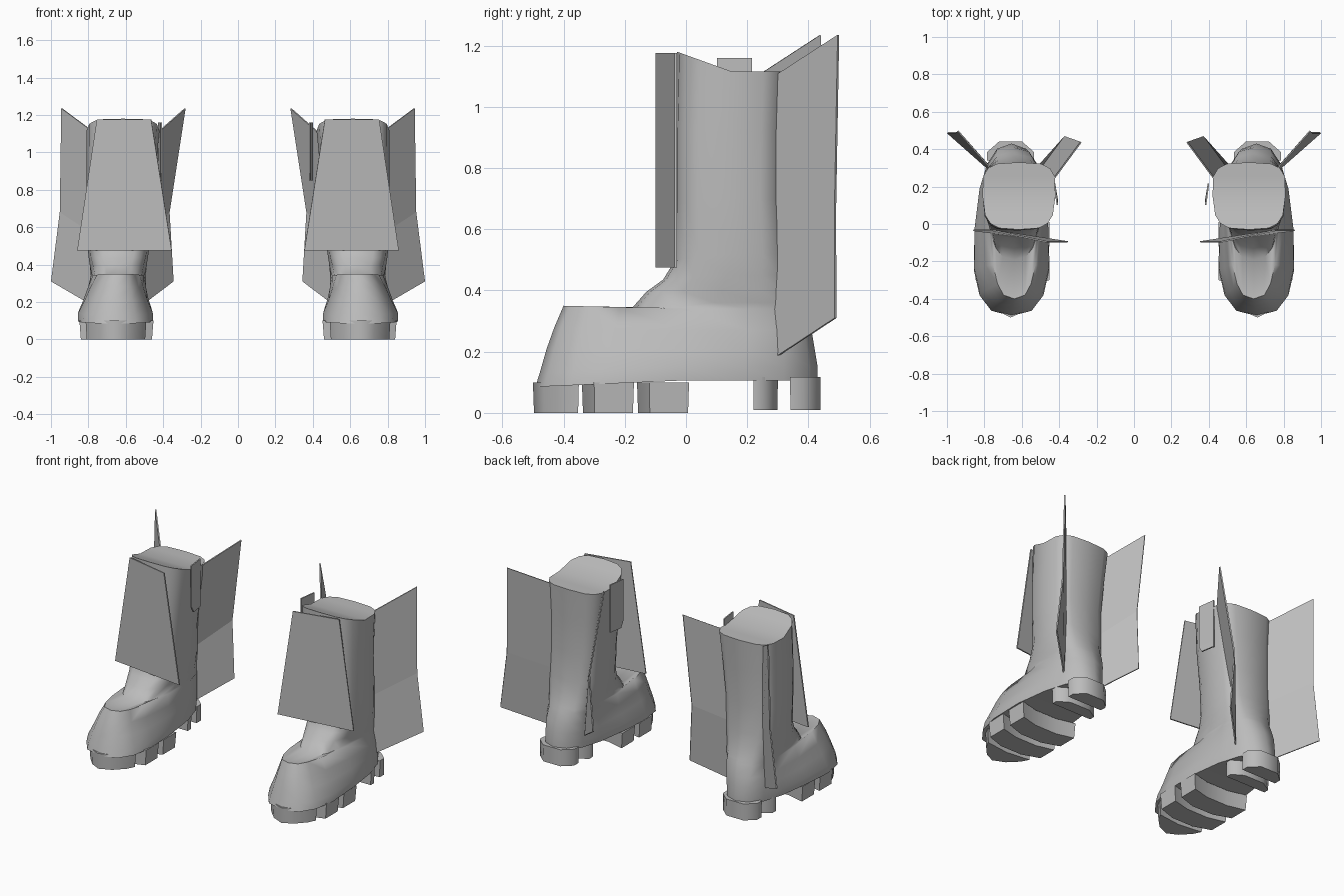
import bpy, bmesh, math
from mathutils import Vector

cube = bpy.data.objects.get("Cube")
if cube:
    bpy.data.objects.remove(cube, do_unlink=True)

grey = bpy.data.materials.new("plain grey")
grey.use_nodes = True
COLOUR = (0.5, 0.5, 0.5, 1)
grey.diffuse_color = COLOUR
grey.node_tree.nodes["Principled BSDF"].inputs["Base Color"].default_value = COLOUR


def add_part(name, bm, side, smooth=None):
    """Turn a bmesh into an object, mirrored when side is -1."""
    for v in bm.verts:
        v.co.x *= side
    bmesh.ops.recalc_face_normals(bm, faces=bm.faces)
    mesh = bpy.data.meshes.new(name)
    bm.to_mesh(mesh)
    bm.free()
    mesh.materials.append(grey)
    obj = bpy.data.objects.new(name, mesh)
    bpy.context.collection.objects.link(obj)
    if smooth:
        bpy.ops.object.select_all(action='DESELECT')
        obj.select_set(True)
        bpy.context.view_layer.objects.active = obj
        bpy.ops.object.shade_smooth_by_angle(angle=math.radians(smooth))


def ring(front, back, centre, w_front, w_back, z_front, z_back, power, sides=16):
    """Rounded outline whose width and height vary from front to back."""
    points = []
    for i in range(sides):
        a = math.tau * i / sides
        c, s = math.cos(a), math.sin(a)
        k = (math.copysign(abs(c) ** power, c) + 1) / 2
        width = w_front + (w_back - w_front) * k
        points.append(Vector((centre + width * math.copysign(abs(s) ** power, s),
                              front + (back - front) * k,
                              z_front + (z_back - z_front) * min(1, k * 2))))
    return points


def loft(rings):
    """Skin stacked outlines; the ends are closed with cross strips."""
    bm = bmesh.new()
    rows = [[bm.verts.new(p) for p in r] for r in rings]
    n = len(rows[0])
    for lo, hi in zip(rows, rows[1:]):
        for i in range(n):
            bm.faces.new((lo[i], lo[(i + 1) % n], hi[(i + 1) % n], hi[i]))
    for row in (rows[0], rows[-1]):
        for i in range(n // 2):
            strip = [row[i], row[i + 1], row[n - i - 1], row[-i]]
            bm.faces.new(list(dict.fromkeys(strip)))
    return bm


def plate(strips, thick=0.008):
    """Thin sheet made from rows of (inner point, outer point)."""
    bm = bmesh.new()
    rows = [[bm.verts.new(p) for p in pair] for pair in strips]
    for (a, b), (c, d) in zip(rows, rows[1:]):
        bm.faces.new((a, b, d, c))
    bmesh.ops.recalc_face_normals(bm, faces=bm.faces)
    bmesh.ops.solidify(bm, geom=bm.faces[:], thickness=thick)
    return bm


def block(outline, low, high, inset):
    """Tread block, slightly narrower at the ground."""
    bm = bmesh.new()
    mid = sum((Vector(p) for p in outline), Vector((0, 0))) / len(outline)
    base = [bm.verts.new((*(mid + (Vector(p) - mid) * inset), low)) for p in outline]
    top = [bm.verts.new((*p, high)) for p in outline]
    bm.faces.new(base)
    bm.faces.new(top)
    for i in range(len(base)):
        bm.faces.new((base[i - 1], base[i], top[i], top[i - 1]))
    return bm


# front, back, centre x, front width, back width, front z, back z, roundness
BOOT = [
    (-0.492, 0.43, 0.655, 0.235, 0.16, 0.085, 0.105, 0.8),
    (-0.478, 0.43, 0.655, 0.23, 0.165, 0.13, 0.15, 0.8),
    (-0.455, 0.42, 0.652, 0.18, 0.17, 0.21, 0.21, 0.75),
    (-0.43, 0.41, 0.648, 0.145, 0.17, 0.28, 0.27, 0.7),
    (-0.40, 0.385, 0.64, 0.105, 0.17, 0.35, 0.34, 0.65),
    (-0.19, 0.375, 0.64, 0.12, 0.17, 0.327, 0.36, 0.7),
    (-0.13, 0.36, 0.64, 0.135, 0.17, 0.395, 0.40, 0.7),
    (-0.075, 0.345, 0.64, 0.15, 0.17, 0.435, 0.45, 0.65),
    (-0.035, 0.33, 0.638, 0.16, 0.175, 0.50, 0.52, 0.6),
    (-0.035, 0.318, 0.636, 0.165, 0.18, 0.70, 0.70, 0.58),
    (-0.035, 0.322, 0.624, 0.18, 0.19, 0.93, 0.92, 0.58),
    (-0.03, 0.33, 0.615, 0.185, 0.205, 1.18, 1.115, 0.58),
]
TOE = [(0.49, -0.35), (0.515, -0.40), (0.58, -0.465), (0.66, -0.50), (0.73, -0.465),
       (0.79, -0.40), (0.815, -0.35), (0.65, -0.37)]


def chevron(y, half, depth, x=0.65):
    """Tread outline bent forward in the middle."""
    bend = half * 0.4
    return [(x - half, y), (x - bend, y - 0.04), (x + bend, y - 0.04), (x + half, y),
            (x + half, y + depth), (x + bend, y + depth - 0.03),
            (x - bend, y + depth - 0.03), (x - half, y + depth)]


def heel_outline(y, half, depth, x=0.66):
    """Straight at the front, rounded at the back."""
    return [(x - half, y), (x + half, y), (x + half, y + depth * 0.45),
            (x + half * 0.5, y + depth), (x - half * 0.5, y + depth),
            (x - half, y + depth * 0.45)]


for side, label in ((1, "left"), (-1, "right")):
    # boot body and tread
    add_part(label + "_boot", loft([ring(*r) for r in BOOT]), side, 70)
    add_part(label + "_toe_tread", block(TOE, 0, 0.10, 0.96), side, 60)
    for i, y in enumerate((-0.30, -0.12)):
        add_part(f"{label}_sole_lug_{i + 1}", block(chevron(y, 0.198, 0.13), 0, 0.10, 0.96), side, 60)
    for i, shape in enumerate(((0.22, 0.145, 0.08), (0.34, 0.125, 0.10))):
        add_part(f"{label}_heel_lug_{i + 1}", block(heel_outline(*shape), 0.01, 0.118, 0.98), side, 60)
    # shin guard
    add_part(label + "_shin_guard", plate([
        ((0.355, -0.10, 0.475), (0.86, -0.038, 0.475)),
        ((0.465, -0.10, 1.175), (0.755, -0.038, 1.175))]), side)
    # rear fins, rooted just inside the shaft
    add_part(label + "_outer_fin", plate([
        ((0.785, 0.295, 0.185), (1.0, 0.485, 0.31)),
        ((0.755, 0.28, 0.55), (0.953, 0.485, 0.68)),
        ((0.77, 0.295, 1.105), (0.945, 0.495, 1.235))]), side)
    add_part(label + "_inner_fin", plate([
        ((0.515, 0.31, 0.185), (0.35, 0.46, 0.31)),
        ((0.505, 0.29, 0.55), (0.372, 0.47, 0.68)),
        ((0.435, 0.24, 1.105), (0.287, 0.44, 1.235))]), side)
    # small tab with clipped corners on the inner side of the collar
    x = 0.387 if side > 0 else 0.414
    add_part(label + "_side_tab", plate([
        ((x, 0.125, 0.85), (x + 0.015, 0.215, 0.85)),
        ((x, 0.102, 0.89), (x + 0.015, 0.215, 0.89)),
        ((x, 0.102, 1.16), (x + 0.015, 0.215, 1.16))]), side)
